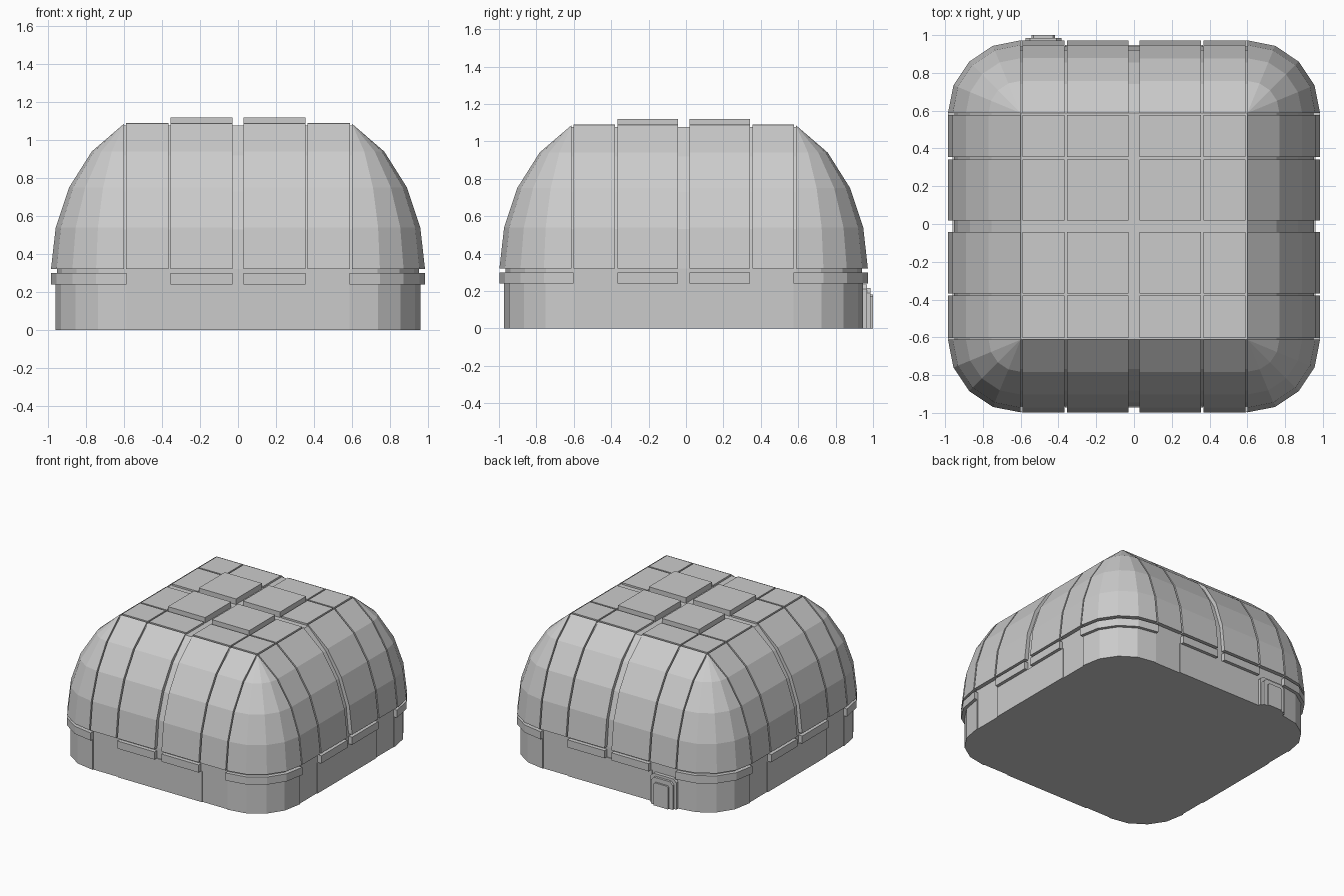
import bpy
import bmesh
import math
from mathutils import Matrix

cube = bpy.data.objects.get("Cube")
if cube:
    bpy.data.objects.remove(cube, do_unlink=True)

S = 0.6         # half size of the flat roof, also the corner pivot
CY = -0.0125    # body centre along y
SEG = 4         # facets per rounded corner


def material(name, value):
    mat = bpy.data.materials.new(name)
    mat.use_nodes = True
    color = (value, value, value, 1)
    mat.diffuse_color = color
    mat.node_tree.nodes["Principled BSDF"].inputs["Base Color"].default_value = color
    return mat


GREY = material("light grey", 0.6)


def loft(name, sections):
    """Skin a row of closed loops and cap both ends."""
    bm = bmesh.new()
    loops = [[bm.verts.new(p) for p in sec] for sec in sections]
    n = len(loops[0])
    for a, b in zip(loops, loops[1:]):
        for i in range(n):
            j = (i + 1) % n
            bm.faces.new((a[i], a[j], b[j], b[i]))
    bm.faces.new(loops[0][::-1])
    bm.faces.new(loops[-1])
    bmesh.ops.remove_doubles(bm, verts=bm.verts, dist=0.0005)
    bmesh.ops.recalc_face_normals(bm, faces=bm.faces)
    mesh = bpy.data.meshes.new(name)
    bm.to_mesh(mesh)
    bm.free()
    mesh.materials.append(GREY)
    return mesh


def place(name, mesh, turn=0):
    ob = bpy.data.objects.new(name, mesh)
    ob.matrix_world = Matrix.Translation((0, CY, 0)) @ Matrix.Rotation(turn * math.pi / 2, 4, 'Z')
    bpy.context.collection.objects.link(ob)


def around(name, mesh):
    for k in range(4):
        place(f"{name}_{k + 1}", mesh, k)


def strip(profile, x0, x1):
    """Straight run of a (reach, height) profile along the front side."""
    return [[(x, -S - r, z) for r, z in profile] for x in (x0, x1)]


def corner(profile, lap=0.0):
    """Quarter turn of a profile, optionally lapping onto the straight sides."""
    secs = []
    for i in range(SEG + 1):
        a = i * math.pi / 2 / SEG
        dx = -lap if i == SEG else 0
        dy = -lap if i == 0 else 0
        secs.append([(S + r * math.cos(a) + dx, S + r * math.sin(a) + dy, z) for r, z in profile])
    return secs


def box_profile(r0, r1, z0, z1):
    return [(r0, z0), (r1, z0), (r1, z1), (r0, z1)]


def rounded_square(r, z):
    pts = []
    for sx, sy, start in ((1, 1, 0), (-1, 1, 1), (-1, -1, 2), (1, -1, 3)):
        for i in range(SEG + 1):
            a = (start + i / SEG) * math.pi / 2
            pts.append((sx * S + r * math.cos(a), sy * S + r * math.sin(a), z))
    return pts


# Profiles: reach beyond the roof edge, height
outer = [(0.385, 0.32), (0.36, 0.54), (0.29, 0.75), (0.17, 0.94), (0, 1.086)]
inner = [(0.353, 0.32), (0.333, 0.53), (0.268, 0.73), (0.155, 0.918), (0, 1.068)]
shell = outer + inner[::-1]
belt = box_profile(0.33, 0.385, 0.24, 0.30)
plinth = box_profile(0.33, 0.36, 0, 0.24)

# Solid core showing in the grooves
place("core", loft("core", [rounded_square(r, z) for r, z in [(0.353, 0)] + inner[:-1] + [(0, 1.076)]]))

# Rounded corners: shell, belt and plinth
around("corner_shell", loft("corner_shell", corner(shell)))
around("corner_belt", loft("corner_belt", corner(belt, 0.012)))
around("corner_plinth", loft("corner_plinth", corner(plinth, 0.012)))

# Straight sides: panels mirrored about the middle groove
spans = [(0.03, 0.355), (0.367, 0.59)]
both = [(-b, -a) for a, b in reversed(spans)] + spans
for i, (a, b) in enumerate(both):
    around(f"side_panel_{i + 1}", loft("side_panel", strip(shell, a, b)))
    if i in (1, 2):
        around(f"side_belt_{i}", loft("side_belt", strip(belt, a, b)))
around("side_plinth", loft("side_plinth", strip(plinth, -0.366, 0.366)))

# Roof tiles, the four middle ones raised
for i, (x0, x1) in enumerate(both):
    for j, (y0, y1) in enumerate(both):
        top = 1.12 if i in (1, 2) and j in (1, 2) else 1.09
        tile = [[(x0, y0, z), (x1, y0, z), (x1, y1, z), (x0, y1, z)] for z in (1.06, top)]
        place(f"roof_tile_{i + 1}_{j + 1}", loft("roof_tile", tile))


# Back door: stacked layers with clipped upper corners
def door_layer(name, half, height, y0, y1, clip):
    outline = [(-half, 0), (half, 0), (half, height - clip),
               (half - clip, height), (clip - half, height), (-half, height - clip)]
    place(name, loft(name, [[(x - 0.48, y - CY, z) for x, z in outline] for y in (y0, y1)]))


door_layer("door_surround", 0.113, 0.235, 0.92, 0.968, 0.025)
door_layer("door_frame", 0.095, 0.215, 0.96, 0.986, 0.025)
door_layer("door_leaf", 0.062, 0.18, 0.98, 1.0, 0.01)
